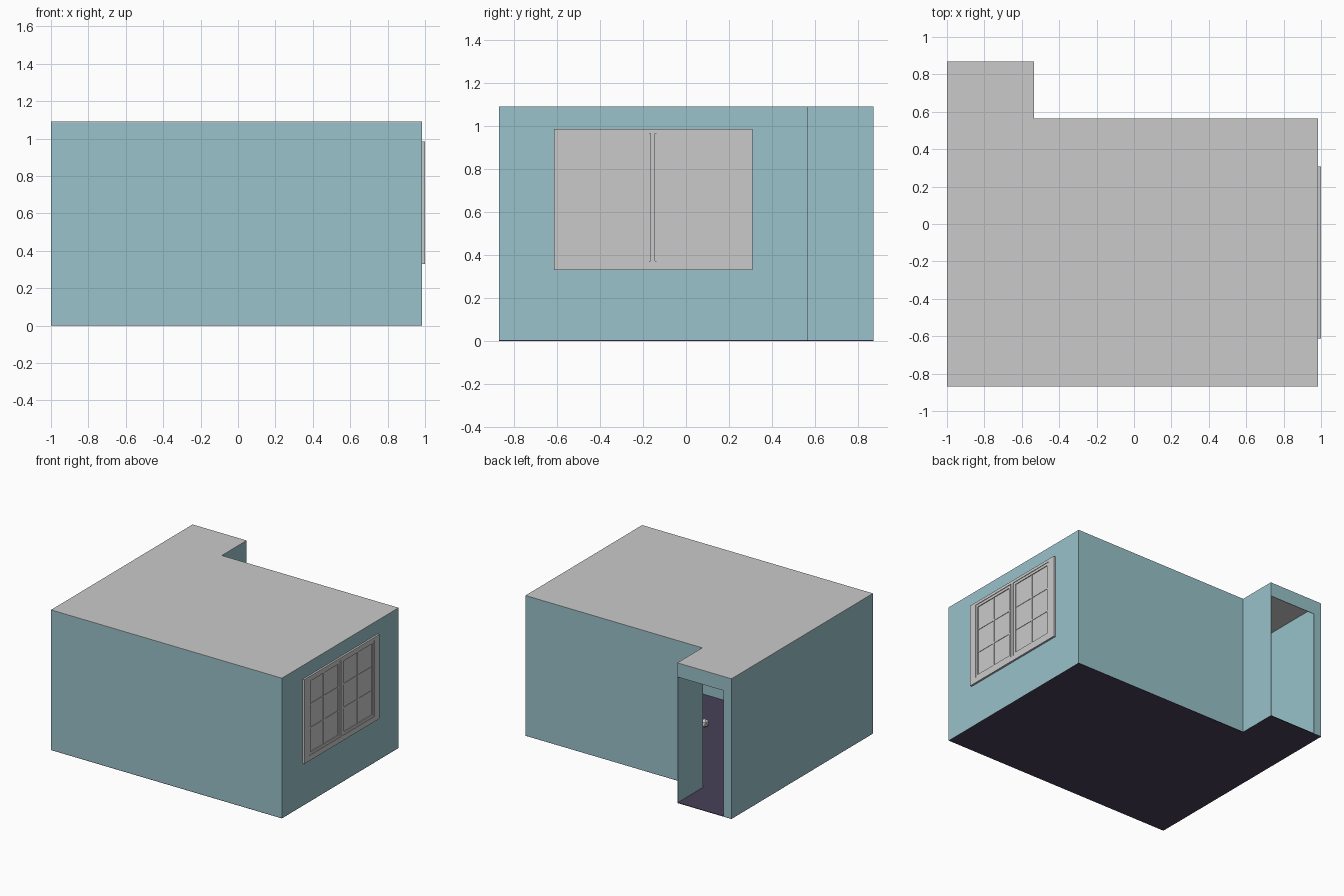
import bpy, bmesh

if "Cube" in bpy.data.objects:
    bpy.data.objects.remove(bpy.data.objects["Cube"])

H = 1.09          # wall height
XR = 0.985        # right wall plane
T = 0.004         # sheet thickness
FOOT = [(-1, 0.87), (-1, -0.868), (XR, -0.868), (XR, 0.565), (-0.535, 0.565), (-0.535, 0.87)]


def material(name, rgb):
    m = bpy.data.materials.new(name)
    m.diffuse_color = (*rgb, 1)
    m.use_nodes = True
    m.node_tree.nodes["Principled BSDF"].inputs["Base Color"].default_value = m.diffuse_color
    return m


TEAL = material("teal_paint", (0.314, 0.539, 0.591))
GREY = material("light_grey", (0.591, 0.591, 0.595))
PURPLE = material("dark_purple", (0.065, 0.051, 0.100))


def finish(name, bm, mat):
    me = bpy.data.meshes.new(name)
    bm.to_mesh(me)
    bm.free()
    me.materials.append(mat)
    ob = bpy.data.objects.new(name, me)
    bpy.context.scene.collection.objects.link(ob)
    return ob


def boxes(name, mat, spans):
    """Join axis-aligned boxes given as (x0, x1, y0, y1, z0, z1)."""
    bm = bmesh.new()
    for x0, x1, y0, y1, z0, z1 in spans:
        vs = bmesh.ops.create_cube(bm, size=1)["verts"]
        for v in vs:
            v.co = (x1 if v.co.x > 0 else x0, y1 if v.co.y > 0 else y0, z1 if v.co.z > 0 else z0)
    return finish(name, bm, mat)


def slab(name, mat, z0, z1):
    """L-shaped plate following the footprint."""
    bm = bmesh.new()
    f = bm.faces.new([bm.verts.new((x, y, z0)) for x, y in FOOT])
    r = bmesh.ops.extrude_face_region(bm, geom=[f])
    for v in r["geom"]:
        if isinstance(v, bmesh.types.BMVert):
            v.co.z = z1
    bmesh.ops.recalc_face_normals(bm, faces=bm.faces)
    return finish(name, bm, mat)


# floor and ceiling
slab("floor", PURPLE, 0, T)
slab("ceiling", GREY, H - T, H)

# outer walls: every footprint side except the doorway end
bm = bmesh.new()
low = [bm.verts.new((x, y, 0)) for x, y in FOOT]
high = [bm.verts.new((x, y, H)) for x, y in FOOT]
for i in range(len(FOOT) - 1):
    bm.faces.new((low[i], low[i + 1], high[i + 1], high[i]))
walls = finish("walls", bm, TEAL)
mod = walls.modifiers.new("thickness", "SOLIDIFY")
mod.thickness, mod.offset = T, -1

# doorway: jamb on one side and a lintel across the top
boxes("doorway_surround", TEAL, [(-1, -0.932, 0.87 - T, 0.87, 0, H),
                                 (-0.932, -0.535, 0.87 - T, 0.87, 0.98, H)])

# low ledge along the inside of the front wall
boxes("inner_ledge", TEAL, [(-0.99, 0.98, -0.862, -0.715, T, 0.09)])


def frame(x1, y0, y1, z0, z1, w):
    """Four bars inside a rectangle, w wide."""
    x0 = XR - T
    return [(x0, x1, y0, y0 + w, z0, z1), (x0, x1, y1 - w, y1, z0, z1),
            (x0, x1, y0 + w, y1 - w, z0, z0 + w), (x0, x1, y0 + w, y1 - w, z1 - w, z1)]


# window: frame, centre post, two sashes with glazing bars, glass
x0 = XR - T
boxes("window_frame", GREY,
      [(x0, 1, -0.613, -0.555, 0.33, 0.985), (x0, 1, 0.248, 0.308, 0.33, 0.985),
       (x0, 1, -0.555, 0.248, 0.33, 0.37), (x0, 1, -0.555, 0.248, 0.963, 0.985),
       (x0, 1, -0.166, -0.144, 0.37, 0.963)])
bars = []
for y0, y1 in ((-0.555, -0.172), (-0.138, 0.248)):
    bars += frame(0.996, y0, y1, 0.37, 0.963, 0.02)
    ym = (y0 + y1) / 2
    bars.append((x0, 0.993, ym - 0.005, ym + 0.005, 0.39, 0.943))
    for z in (0.575, 0.76):
        bars.append((x0, 0.993, y0 + 0.02, y1 - 0.02, z - 0.005, z + 0.005))
boxes("window_sashes", GREY, bars)
boxes("window_glass", GREY, [(x0, 0.990, -0.555, 0.248, 0.37, 0.963)])

# small pale item standing on the floor
bm = bmesh.new()
bmesh.ops.create_icosphere(bm, subdivisions=1, radius=0.035)
bmesh.ops.translate(bm, verts=bm.verts, vec=(0.03, -0.27, 0.036))
finish("floor_item", bm, GREY)
